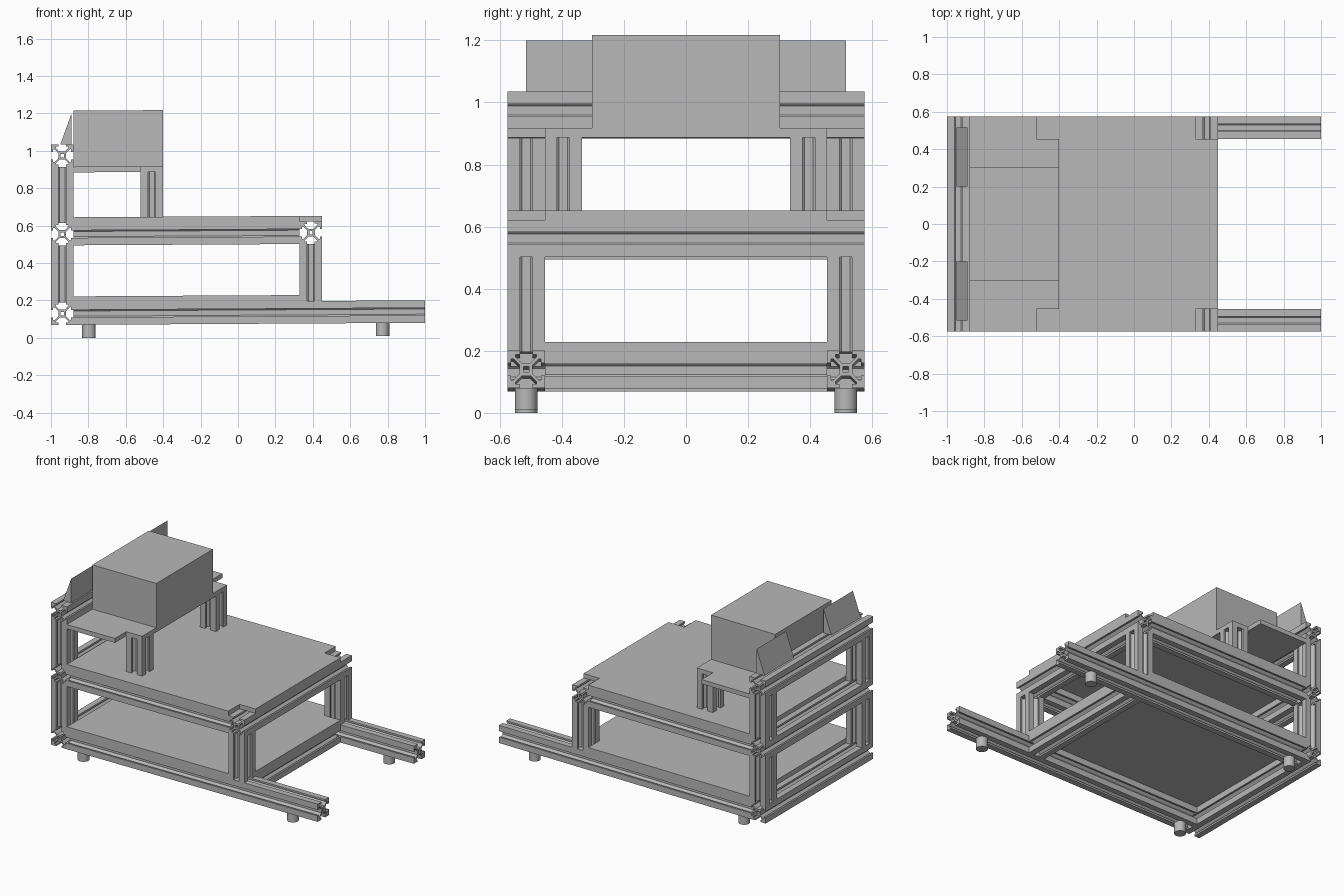
import bpy, bmesh, math
from mathutils import Vector

cube = bpy.data.objects.get("Cube")
if cube:
    bpy.data.objects.remove(cube, do_unlink=True)

grey = bpy.data.materials.new("plain_grey")
grey.use_nodes = True
grey.diffuse_color = (0.48, 0.48, 0.48, 1)
grey.node_tree.nodes["Principled BSDF"].inputs["Base Color"].default_value = (0.48, 0.48, 0.48, 1)

# Where the extruded section's (u, v, depth) land for each axis
AXES = {
    "x": lambda u, v, w: (w, u, v),
    "y": lambda u, v, w: (u, w, v),
    "z": lambda u, v, w: (u, v, w),
}
LEAN = 0.0057  # the whole frame rises slightly towards +x


def extrude(name, loops, axis, start, end, centre=(0, 0)):
    """Extrude a closed section (outline, then holes) along an axis."""
    bm = bmesh.new()
    edges = []
    for loop in loops:
        vs = [bm.verts.new(AXES[axis](u + centre[0], v + centre[1], start)) for u, v in loop]
        if len(loops) == 1:
            bm.faces.new(vs)
        else:
            edges += [bm.edges.new((a, b)) for a, b in zip(vs, vs[1:] + vs[:1])]
    if edges:
        bmesh.ops.triangle_fill(bm, edges=edges, use_beauty=True)
    ext = bmesh.ops.extrude_face_region(bm, geom=bm.faces[:], use_keep_orig=True)
    moved = [g for g in ext["geom"] if isinstance(g, bmesh.types.BMVert)]
    bmesh.ops.translate(bm, verts=moved, vec=Vector(AXES[axis](0, 0, end - start)))
    for v in bm.verts:
        v.co.z += LEAN * (v.co.x + 0.8)
    bmesh.ops.recalc_face_normals(bm, faces=bm.faces[:])
    mesh = bpy.data.meshes.new(name)
    bm.to_mesh(mesh)
    bm.free()
    mesh.materials.append(grey)
    obj = bpy.data.objects.new(name, mesh)
    bpy.context.collection.objects.link(obj)
    return obj


# Slotted section: half a corner, mirrored on the diagonal, turned four times
H = 0.06
half = [(0.014, 0.021), (0.034, 0.041), (0.034, 0.048), (0.02, 0.048), (0.02, H)]
quarter = half + [(H, H)] + [(v, u) for u, v in reversed(half)]
outline = []
for _ in range(4):
    outline += quarter
    quarter = [(v, -u) for u, v in quarter]
bore = [(-0.009, -0.009), (0.009, -0.009), (0.009, 0.009), (-0.009, 0.009)]


def bar(name, axis, start, end, centre):
    return extrude(name, [outline, bore], axis, start, end, centre)


def notched_panel(name, x0, x1, notch_x, z0, z1):
    """Full-width panel whose two front corners are cut out."""
    side = [(x0, 0.575), (notch_x, 0.575), (notch_x, 0.455), (x1, 0.455)]
    pts = side + [(x, -y) for x, y in reversed(side)]
    return extrude(name, [pts], "z", z0, z1)


# Heights of the three levels of bars (centres) and main positions
LOW, MID, TOP = 0.13, 0.555, 0.975
BACK, FRONT, W, SIDE = -0.94, 0.39, 0.575, 0.515

# Cross bars
for name, z in (("lower", LOW), ("middle", MID), ("upper", TOP)):
    bar(name + "_back_cross_bar", "y", -W, W, (BACK, z))
bar("middle_front_cross_bar", "y", -W, W, (FRONT, MID))
bar("lower_front_cross_bar", "y", -0.455, 0.455, (FRONT, LOW))

# Side rails, posts, feet and wedges on both sides
for side, s in (("left", 1), ("right", -1)):
    y = s * SIDE
    bar(side + "_lower_rail", "x", BACK + H, 1.0, (y, LOW))
    bar(side + "_middle_rail", "x", BACK + H, FRONT - H, (y, MID))
    bar(side + "_lower_back_post", "z", LOW + H, MID - H, (BACK, y))
    bar(side + "_upper_back_post", "z", MID + H, TOP - H, (BACK, y))
    bar(side + "_front_post", "z", LOW + H, MID - H, (FRONT, y))
    bar(side + "_shelf_post", "z", 0.645, 0.885, (-0.46, s * 0.395))
    wedge = [(-0.95, TOP + H), (-0.89, TOP + H), (-0.89, 1.2)]
    extrude(side + "_wedge", [wedge], "y", s * 0.2, s * 0.515)
    circle = [(0.036 * math.cos(math.tau * i / 32), 0.036 * math.sin(math.tau * i / 32)) for i in range(32)]
    for end, x in (("back", -0.797), ("front", 0.773)):
        foot = extrude(f"{side}_{end}_foot", [circle], "z", 0, LOW - H, (x, y))
        bpy.ops.object.select_all(action="DESELECT")
        foot.select_set(True)
        bpy.context.view_layer.objects.active = foot
        bpy.ops.object.shade_smooth_by_angle(angle=math.radians(30))

# Panels and the box on the top shelf
notched_panel("lower_panel", BACK + H, 0.45, 0.33, LOW + H, 0.222)
notched_panel("middle_panel", BACK + H, 0.45, 0.33, MID + H, 0.645)
notched_panel("upper_shelf", BACK + H, -0.4, -0.52, 0.885, 0.915)
box = [(-0.88, -0.303), (-0.4, -0.303), (-0.4, 0.303), (-0.88, 0.303)]
extrude("box", [box], "z", 0.885, 1.215)
